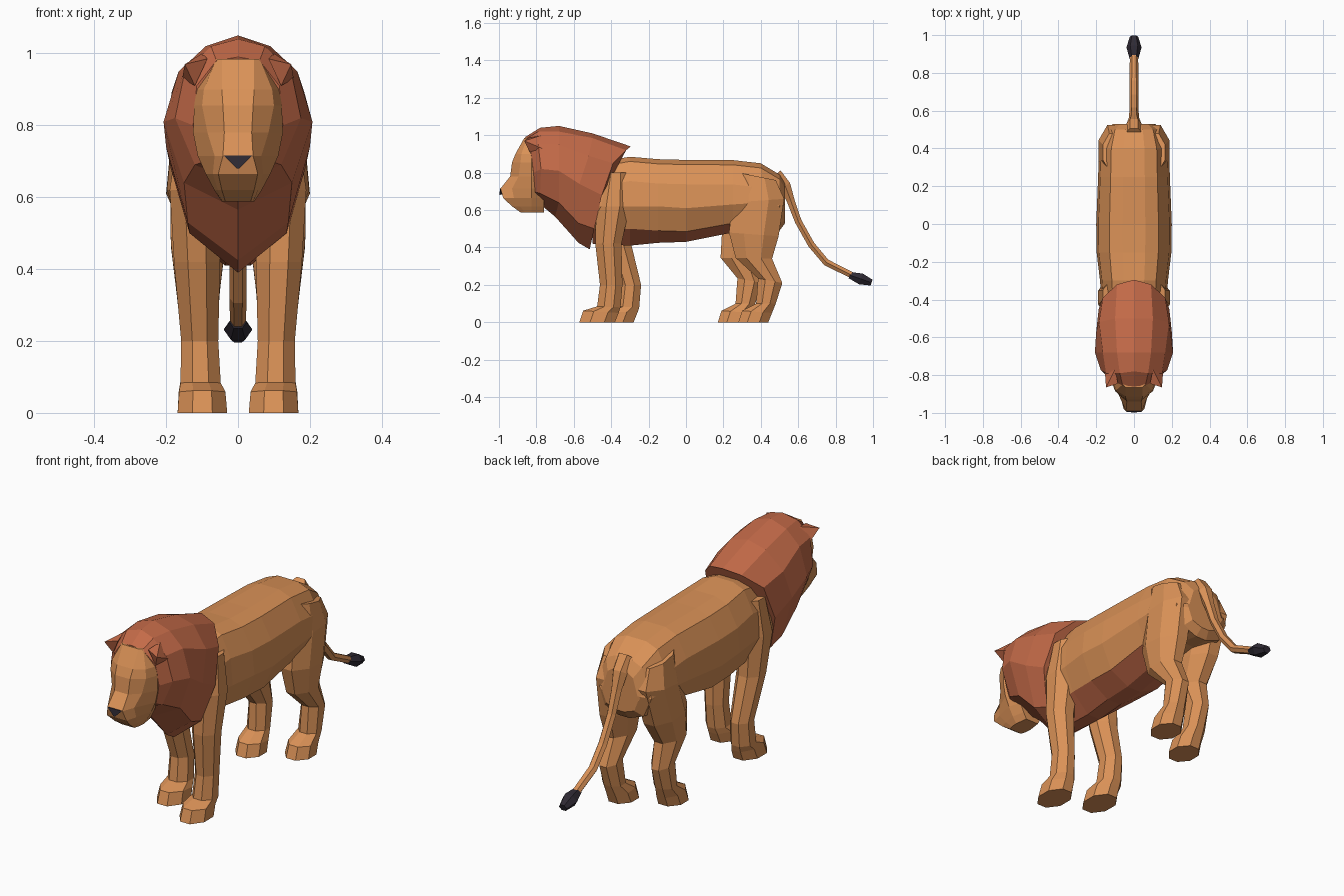
import bpy, bmesh, math
from mathutils import Vector


def material(name, rgb):
    m = bpy.data.materials.new(name)
    m.diffuse_color = (*rgb, 1)
    return m


TAN = material("tan fur", (0.70, 0.285, 0.095))
RUST = material("rust mane", (0.55, 0.145, 0.065))
DARK = material("dark tuft", (0.028, 0.023, 0.034))


def finish(name, bm, mats, rule=None):
    bmesh.ops.recalc_face_normals(bm, faces=bm.faces)
    if rule:
        for f in bm.faces:
            f.material_index = rule(f)
    me = bpy.data.meshes.new(name)
    bm.to_mesh(me)
    bm.free()
    for m in mats:
        me.materials.append(m)
    ob = bpy.data.objects.new(name, me)
    bpy.context.collection.objects.link(ob)
    return ob


def loft(name, rings, mats, rule=None):
    """Skin closed rings of equal length and cap both ends."""
    bm = bmesh.new()
    vs = [[bm.verts.new(p) for p in r] for r in rings]
    n = len(vs[0])
    for a, b in zip(vs, vs[1:]):
        for i in range(n):
            j = (i + 1) % n
            bm.faces.new((a[i], a[j], b[j], b[i]))
    bm.faces.new(vs[0])
    bm.faces.new(vs[-1])
    return finish(name, bm, mats, rule)


def hull(name, pts, mat):
    bm = bmesh.new()
    for p in pts:
        bm.verts.new(p)
    bmesh.ops.convex_hull(bm, input=bm.verts[:])
    return finish(name, bm, [mat])


def mirrored(half):
    """Close a half outline across x = 0."""
    return half + [(-x, y, z) for x, y, z in reversed(half) if x > 0]


# Body: y, top, widest height, belly edge, bottom, half width
BODY = [(-.50, .85, .62, .50, .42, .165), (-.30, .885, .62, .50, .41, .18),
        (-.15, .872, .62, .49, .425, .198), (0, .868, .61, .485, .43, .20),
        (.25, .867, .63, .53, .48, .19), (.40, .85, .64, .52, .50, .185),
        (.50, .79, .62, .52, .49, .155), (.53, .74, .63, .55, .53, .11)]
body = [mirrored([(.3 * w, y, t), (.65 * w, y, t - .025), (.94 * w, y, t - .13),
                  (w, y, m), (.72 * w, y, e), (.2 * w, y, b)])
        for y, t, m, e, b, w in BODY]


def belly(f):
    c = f.calc_center_median()
    return int(f.normal.z < -.35 and c.y < .3 and c.z < .5)


loft("body", body, [TAN, RUST], belly)

# Mane: slanted rings from the shoulders to the face
MANE = [
    [(0, -.295, .94), (.09, -.32, .92), (.165, -.39, .85), (.187, -.45, .68), (.135, -.49, .5), (0, -.515, .39)],
    [(0, -.5, 1.01), (.10, -.5, .985), (.185, -.52, .89), (.2, -.57, .74), (.14, -.575, .53), (0, -.575, .425)],
    [(0, -.68, 1.05), (.09, -.68, 1.02), (.165, -.68, .95), (.207, -.68, .81), (.15, -.68, .64), (0, -.70, .565)],
    [(0, -.78, 1.04), (.075, -.79, 1.02), (.148, -.79, .95), (.175, -.775, .82), (.12, -.78, .69), (0, -.79, .64)],
    [(0, -.86, .99), (.06, -.855, .98), (.115, -.83, .91), (.125, -.815, .8), (.09, -.82, .7), (0, -.82, .65)],
]
loft("mane", [mirrored(r) for r in MANE], [RUST])

# Head: z, front half width, front y, cheek half width, cheek y, side half width
HEAD = [(.985, .045, -.865, .06, -.85, .065), (.90, .045, -.912, .095, -.88, .115),
        (.855, .042, -.93, .10, -.885, .122), (.78, .038, -.94, .085, -.895, .125),
        (.715, .042, -.992, .065, -.93, .112), (.665, .055, -.978, .07, -.92, .09),
        (.62, .045, -.93, .056, -.89, .066), (.588, .035, -.885, .042, -.86, .045)]
loft("head", [mirrored([(fw, fy, z), (cw, cy, z), (sw, -.825, z), (sw * .8, -.76, z)])
              for z, fw, fy, cw, cy, sw in HEAD], [TAN])
hull("nose", [(s * x, y, z) for s in (-1, 1) for x, y, z in
              ((.04, -.994, .716), (.035, -.97, .719), (.004, -.998, .68), (.01, -.96, .69))], DARK)

# Ears
for s, side in ((-1, "left"), (1, "right")):
    hull("ear_" + side, [(s * x, y, z) for x, y, z in
                         ((.148, -.865, .97), (.085, -.845, .985), (.12, -.835, .91),
                          (.155, -.77, .93), (.10, -.77, 1.0))], RUST)

# Legs: front y, front z, rear y, rear z, inner x, outer x
FRONT = [(-.44, .80, -.31, .80, .07, .165), (-.48, .62, -.30, .62, .05, .19),
         (-.485, .42, -.345, .42, .05, .178), (-.46, .20, -.34, .20, .055, .158),
         (-.475, .085, -.35, .08, .048, .16), (-.55, .062, -.36, .05, .035, .164),
         (-.57, 0, -.38, 0, .03, .168)]
HIND = [(.28, .80, .48, .76, .05, .165), (.25, .64, .525, .66, .03, .188),
        (.23, .48, .495, .46, .035, .187), (.265, .345, .46, .34, .05, .172),
        (.385, .235, .515, .21, .06, .158), (.375, .10, .48, .10, .055, .158),
        (.30, .062, .46, .05, .04, .165), (.28, 0, .44, 0, .035, .168)]


def leg(name, side, spec, stride):
    rings = []
    for yf, zf, yr, zr, xi, xo in spec:
        shift = stride * min(1, max(0, (.6 - zf) / .35))
        c = .3
        uv = [(c, 0), (1 - c, 0), (1, c), (1, 1 - c), (1 - c, 1), (c, 1), (0, 1 - c), (0, c)]
        rings.append([(side * (xi + (xo - xi) * u), yf + (yr - yf) * v + shift,
                       zf + (zr - zf) * v) for u, v in uv])
    loft(name, rings, [TAN])


leg("front_leg_right", 1, FRONT, 0)
leg("front_leg_left", -1, FRONT, .10)
leg("hind_leg_right", 1, HIND, 0)
leg("hind_leg_left", -1, HIND, -.11)


# Tail: six-sided tube along y, z, radius
def tube(name, path, mat):
    rings = []
    for i, (y, z, r) in enumerate(path):
        a, b = path[max(i - 1, 0)], path[min(i + 1, len(path) - 1)]
        t = Vector((0, b[0] - a[0], b[1] - a[1])).normalized()
        n = Vector((0, -t.z, t.y))
        rings.append([Vector((r * math.cos(k * math.pi / 3), y, z)) + n * r * .87 * math.sin(k * math.pi / 3)
                      for k in range(6)])
    loft(name, rings, [mat])


tube("tail", [(.48, .79, .045), (.53, .73, .04), (.56, .65, .028), (.60, .54, .024), (.67, .415, .024),
              (.75, .32, .024), (.89, .25, .022)], TAN)
tube("tail_tuft", [(.875, .252, .023), (.935, .232, .04), (.992, .212, .022)], DARK)
